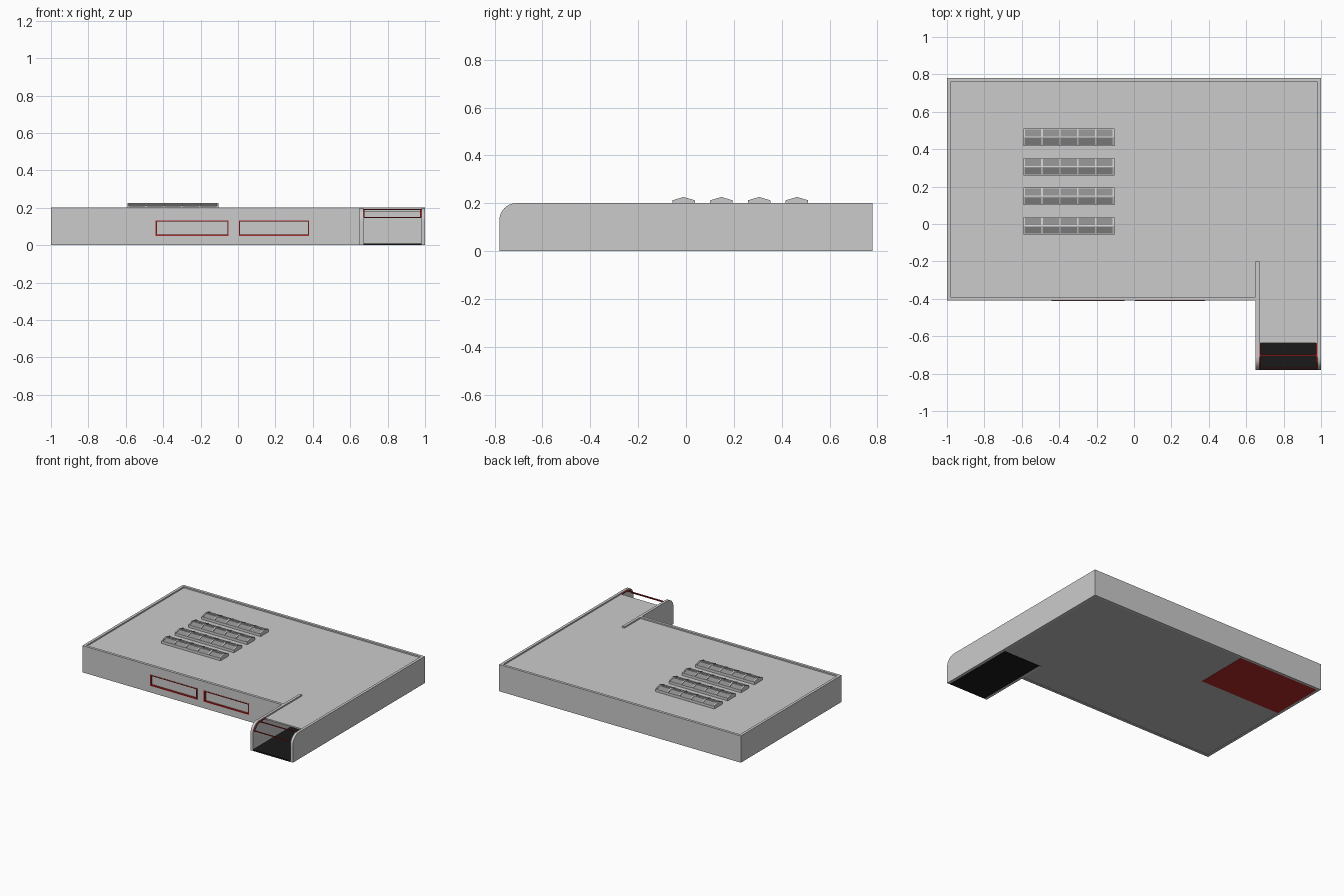
import bpy, bmesh
from math import sin, cos, pi

if "Cube" in bpy.data.objects:
    bpy.data.objects.remove(bpy.data.objects["Cube"])


def material(name, c):
    m = bpy.data.materials.new(name)
    m.diffuse_color = (*c, 1)
    m.use_nodes = True
    m.node_tree.nodes["Principled BSDF"].inputs["Base Color"].default_value = m.diffuse_color
    return m


roof_grey = material("roof_grey", (0.6, 0.6, 0.6))
floor_grey = material("floor_grey", (0.5, 0.5, 0.5))
red = material("red", (0.45, 0.02, 0.02))
black = material("black", (0.01, 0.01, 0.01))
dark_glass = material("dark_glass", (0.27, 0.27, 0.27))


def prism(name, profile, x0, x1, mat=None):
    """Extrude a (y, z) profile along x."""
    bm = bmesh.new()
    face = bm.faces.new([bm.verts.new((x0, y, z)) for y, z in profile])
    ext = bmesh.ops.extrude_face_region(bm, geom=[face])
    new = [v for v in ext["geom"] if isinstance(v, bmesh.types.BMVert)]
    bmesh.ops.translate(bm, verts=new, vec=(x1 - x0, 0, 0))
    bmesh.ops.recalc_face_normals(bm, faces=bm.faces)
    me = bpy.data.meshes.new(name)
    bm.to_mesh(me)
    bm.free()
    ob = bpy.data.objects.new(name, me)
    bpy.context.collection.objects.link(ob)
    if mat:
        me.materials.append(mat)
    return ob


def box(name, x0, x1, y0, y1, z0, z1, mat=None):
    return prism(name, [(y0, z0), (y1, z0), (y1, z1), (y0, z1)], x0, x1, mat)


H, T = 0.20, 0.02            # wall height and thickness
X, Y, YF, XW = 1.0, 0.78, -0.41, 0.65
ROOF = 0.19

# Outer walls, standing slightly above the roof
box("back_wall", -X, X - T, Y - T, Y, 0, H)
box("left_wall", -X, -X + T, YF, Y - T, 0, H)
front = box("front_wall", -X + T, XW, YF, YF + T, 0, H)


def rounded_wall(name, x0, x1, y_end):
    """Side wall whose top front corner is a quarter circle."""
    r = 0.07
    arc = [(-Y + r - r * cos(a), H - r + r * sin(a))
           for a in [i * pi / 16 for i in range(9)]]
    return prism(name, [(-Y, 0)] + arc + [(y_end, H), (y_end, 0)], x0, x1)


rounded_wall("right_wall", X - T, X, Y)
rounded_wall("wing_left_wall", XW, XW + T, -0.20)
box("wing_inner_wall", XW + T, X - T, -0.22, -0.20, 0.01, 0.18)

# Roofs
box("main_roof", -X + T, XW, YF + T, Y - T, 0.18, ROOF, roof_grey)
box("roof_right_strip", XW, X - T, -0.2, Y - T, 0.18, ROOF, roof_grey)
box("wing_roof", XW + T, X - T, -0.635, -0.2, 0.18, ROOF, roof_grey)

# Floors
box("main_floor", -X + T, XW, YF + T, Y - T, 0.002, 0.01, floor_grey)
box("right_floor", XW, X - T, -0.2, Y - T, 0.002, 0.01, floor_grey)
box("red_room_floor", -X + T, -0.31, 0.35, Y - T, 0.0, 0.012, red)
box("wing_floor", XW + T, X - T, -Y, -0.2, 0.0, 0.01, black)

# Front windows: opening, recessed pane and red frame
for i, (a, b) in enumerate([(-0.44, -0.05), (0.005, 0.38)]):
    z0, z1, w = 0.05, 0.133, 0.007
    cutter = box(f"window_cutter_{i}", a, b, YF - 0.05, YF + 0.05, z0, z1)
    cutter.hide_render = True
    cutter.hide_viewport = True
    mod = front.modifiers.new("opening", "BOOLEAN")
    mod.operation = "DIFFERENCE"
    mod.solver = "EXACT"
    mod.object = cutter
    box(f"window_pane_{i}", a, b, YF + 0.012, YF + 0.016, z0, z1)
    f0, f1 = YF - 0.002, YF + 0.012
    box(f"window_sill_{i}", a, b, f0, f1, z0, z0 + w, red)
    box(f"window_head_{i}", a, b, f0, f1, z1 - w, z1, red)
    box(f"window_left_jamb_{i}", a, a + w, f0, f1, z0 + w, z1 - w, red)
    box(f"window_right_jamb_{i}", b - w, b, f0, f1, z0 + w, z1 - w, red)

# Open red frame of the wing canopy
wl, wr, b = XW + T, X - T, 0.006
box("canopy_front_bar", wl, wr, -0.773, -0.773 + b, 0.145, 0.145 + b, red)
box("canopy_top_bar", wl, wr, -0.705, -0.705 + b, 0.188, 0.188 + b, red)
for n, x in (("left", wl), ("right", wr - b)):
    prism(f"canopy_{n}_bar", [(-0.773, 0.145), (-0.767, 0.145), (-0.735, 0.178),
                              (-0.70, 0.188), (-0.635, 0.188), (-0.635, 0.194),
                              (-0.705, 0.194), (-0.74, 0.184)], x, x + b, red)


def gable(cy, grow):
    """Low gabled skylight section, enlarged by grow."""
    h = 0.043 + grow
    return [(cy - h, ROOF), (cy + h, ROOF), (cy + h, 0.208 + grow),
            (cy, 0.222 + grow), (cy - h, 0.208 + grow)]


# Four gabled skylights with dark glass and lighter ribs
S0, S1, rib = -0.592, -0.105, 0.009
for i in range(4):
    cy = -0.01 + i * 0.158
    prism(f"skylight_glass_{i}", gable(cy, 0), S0 + 0.002, S1 - 0.002, dark_glass)
    for j in range(6):
        x = S0 + j * (S1 - S0 - rib) / 5
        prism(f"skylight_rib_{i}_{j}", gable(cy, 0.004), x, x + rib)
    prism(f"skylight_ridge_{i}", [(cy - 0.005, 0.219), (cy + 0.005, 0.219),
                                  (cy + 0.005, 0.2235), (cy, 0.225),
                                  (cy - 0.005, 0.2235)], S0, S1)
    for n, s in (("front", -1), ("back", 1)):
        y = cy + s * 0.044
        box(f"skylight_{n}_curb_{i}", S0, S1, y - 0.003, y + 0.003, ROOF, 0.209)
